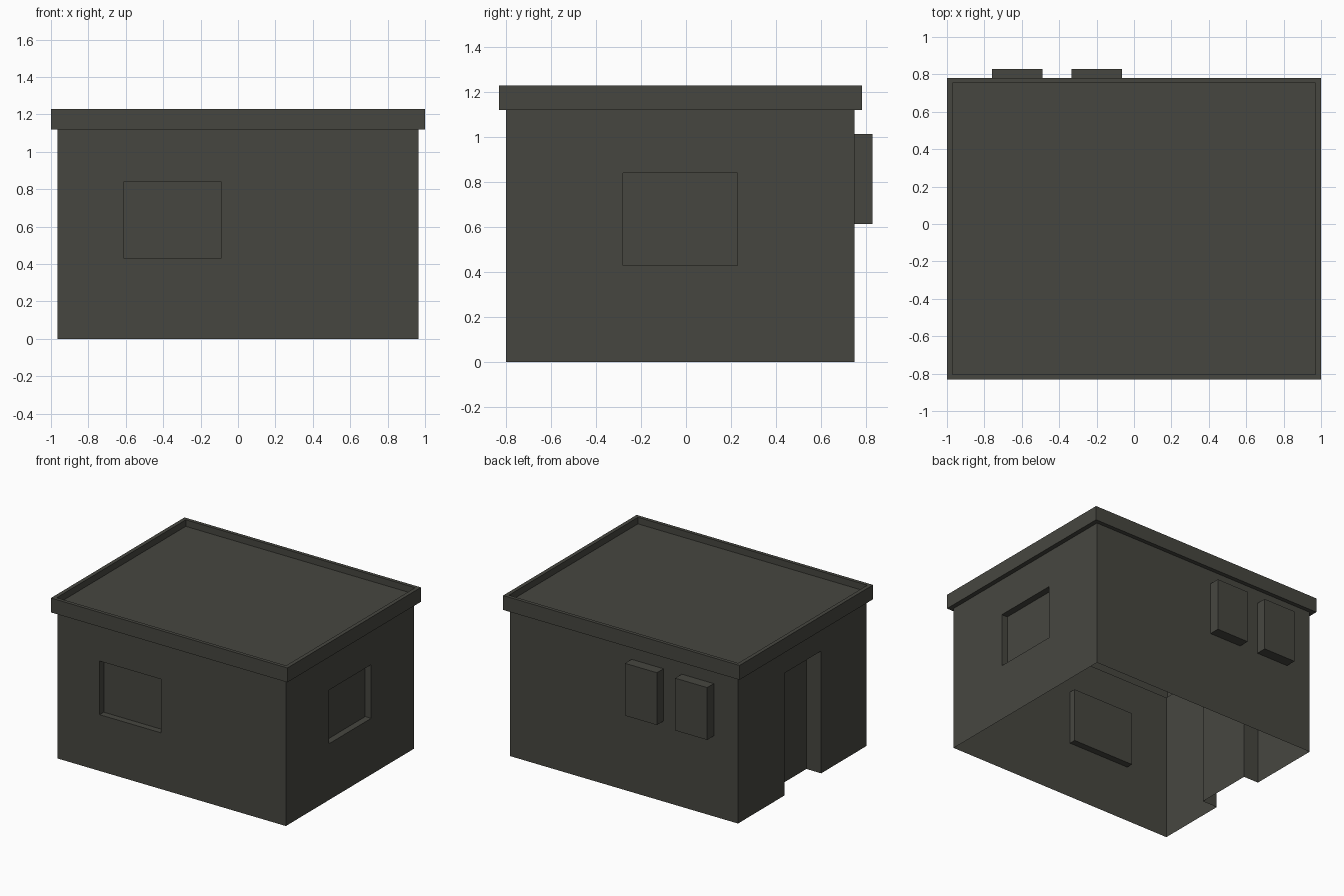
import bpy, bmesh
from mathutils import Vector

if "Cube" in bpy.data.objects:
    bpy.data.objects.remove(bpy.data.objects["Cube"])

mat = bpy.data.materials.new("dark olive grey")
mat.diffuse_color = (0.062, 0.062, 0.051, 1)
mat.use_nodes = True
mat.node_tree.nodes["Principled BSDF"].inputs["Base Color"].default_value = mat.diffuse_color

X, Y0, Y1, H = 0.965, -0.80, 0.75, 1.12      # wall extents and height


def finish(name, bm):
    bmesh.ops.remove_doubles(bm, verts=bm.verts, dist=1e-5)
    me = bpy.data.meshes.new(name)
    bm.to_mesh(me)
    bm.free()
    me.materials.append(mat)
    ob = bpy.data.objects.new(name, me)
    bpy.context.collection.objects.link(ob)


def wall(bm, start, end, hole=None):
    """Wall from start to end (left to right seen from outside).
    hole = (u0, u1, z0, z1, depth) makes a recess."""
    a, b = Vector((*start, 0)), Vector((*end, 0))
    along = (b - a).normalized()
    inward = Vector((-along.y, along.x, 0))

    def rect(u0, u1, z0, z1, d=0):
        return [bm.verts.new(a + along * u + inward * d + Vector((0, 0, z)))
                for u, z in ((u0, z0), (u1, z0), (u1, z1), (u0, z1))]

    outer = rect(0, (b - a).length, 0, H)
    if not hole:
        bm.faces.new(outer)
        return
    u0, u1, z0, z1, depth = hole
    rim, back = rect(u0, u1, z0, z1), rect(u0, u1, z0, z1, depth)
    for i in range(4):
        if i == 0 and z0 == 0:               # door reaches the ground: no sill
            continue
        j = (i + 1) % 4
        bm.faces.new((outer[i], outer[j], rim[j], rim[i]))
        bm.faces.new((rim[i], rim[j], back[j], back[i]))
    bm.faces.new(back)


# Walls: open underneath, with two window recesses and a doorway
bm = bmesh.new()
wall(bm, (-X, Y0), (X, Y0), (X - 0.61, X - 0.09, 0.43, 0.84, 0.05))
wall(bm, (X, Y0), (X, Y1), (-0.28 - Y0, 0.23 - Y0, 0.43, 0.84, 0.05))
wall(bm, (X, Y1), (-X, Y1))
wall(bm, (-X, Y1), (-X, Y0), (Y1 - 0.19, Y1 + 0.255, 0, 0.935, 0.125))
finish("walls", bm)

# Roof: overhanging parapet around a sunken flat deck
bm = bmesh.new()
rings = []
for grow, z in ((0, H), (0.035, H), (0.035, 1.23), (0.005, 1.23), (0.005, 1.18)):
    x, y0, y1 = X + grow, Y0 - grow * 0.9, Y1 + grow * 0.9
    rings.append([bm.verts.new(p) for p in
                  ((-x, y0, z), (x, y0, z), (x, y1, z), (-x, y1, z))])
for lo, hi in zip(rings, rings[1:]):
    for i in range(4):
        j = (i + 1) % 4
        bm.faces.new((lo[i], lo[j], hi[j], hi[i]))
bm.faces.new(rings[-1])
finish("roof", bm)

# Two boxes mounted on the back wall
for name, x0, x1 in (("wall_unit_outer", -0.76, -0.49), ("wall_unit_inner", -0.335, -0.065)):
    bm = bmesh.new()
    bmesh.ops.create_cube(bm, size=1)
    bmesh.ops.scale(bm, vec=(x1 - x0, 0.08, 0.40), verts=bm.verts)
    bmesh.ops.translate(bm, vec=((x0 + x1) / 2, 0.79, 0.815), verts=bm.verts)
    finish(name, bm)
